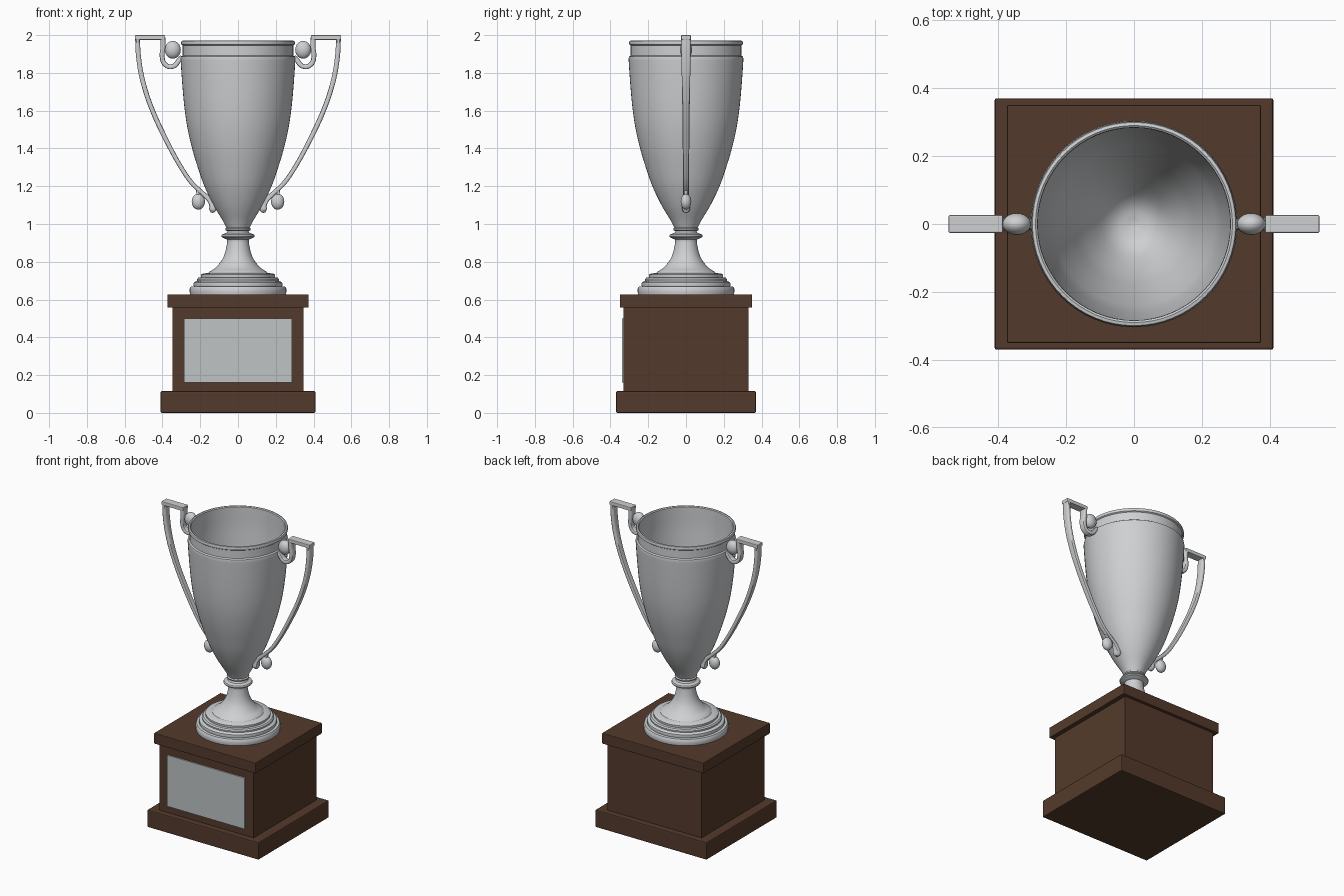
import bpy, bmesh, math
from mathutils import Vector

if "Cube" in bpy.data.objects:
    bpy.data.objects.remove(bpy.data.objects["Cube"])


def material(name, rgb):
    m = bpy.data.materials.new(name)
    m.diffuse_color = (*rgb, 1)
    m.use_nodes = True
    m.node_tree.nodes["Principled BSDF"].inputs["Base Color"].default_value = m.diffuse_color
    return m


WOOD = material("dark wood", (0.088, 0.042, 0.025))
SILVER = material("silver", (0.62, 0.63, 0.645))
PLATE = material("plate grey", (0.52, 0.55, 0.56))


def finish(name, bm, mat, smooth=None):
    bmesh.ops.recalc_face_normals(bm, faces=bm.faces)
    me = bpy.data.meshes.new(name)
    bm.to_mesh(me)
    bm.free()
    me.materials.append(mat)
    ob = bpy.data.objects.new(name, me)
    bpy.context.collection.objects.link(ob)
    if smooth:
        bpy.ops.object.select_all(action='DESELECT')
        ob.select_set(True)
        bpy.context.view_layer.objects.active = ob
        bpy.ops.object.shade_smooth_by_angle(angle=math.radians(smooth))
    return ob


def box(name, x, y, z, mat, bevel=0.0):
    bm = bmesh.new()
    bmesh.ops.create_cube(bm, size=1)
    for v in bm.verts:
        for i, (lo, hi) in enumerate((x, y, z)):
            v.co[i] = lo if v.co[i] < 0 else hi
    if bevel:
        bmesh.ops.bevel(bm, geom=bm.edges[:], offset=bevel, segments=2,
                        profile=0.5, affect='EDGES')
    return finish(name, bm, mat)


def spline(pts, n=6):
    """Catmull-Rom through points of any dimension."""
    p = [Vector(q) for q in pts]
    p = [2 * p[0] - p[1]] + p + [2 * p[-1] - p[-2]]
    out = []
    for a, b, c, d in zip(p, p[1:], p[2:], p[3:]):
        for k in range(n):
            t = k / n
            out.append(0.5 * (2 * b + (c - a) * t + (2 * a - 5 * b + 4 * c - d) * t * t
                              + (3 * b - a - 3 * c + d) * t ** 3))
    return out + [p[-2]]


def lathe(name, profile, mat, steps=64, smooth=35):
    bm = bmesh.new()
    vs = [bm.verts.new((r, 0, z)) for r, z in profile]
    es = [bm.edges.new(e) for e in zip(vs, vs[1:])]
    bmesh.ops.spin(bm, geom=vs + es, cent=(0, 0, 0), axis=(0, 0, 1),
                   angle=math.tau, steps=steps)
    bmesh.ops.remove_doubles(bm, verts=bm.verts, dist=1e-5)
    return finish(name, bm, mat, smooth)


def strap(name, path, mat, side):
    """Sweep a rounded bar along (x, z, half thickness, half width) points."""
    bm = bmesh.new()
    rings = []
    for i, (x, z, t, w) in enumerate(path):
        a, b = path[max(i - 1, 0)], path[min(i + 1, len(path) - 1)]
        d = Vector((b[0] - a[0], b[1] - a[1])).normalized()
        ring = []
        for k in range(12):
            c, s = math.cos(math.tau * (k + .5) / 12), math.sin(math.tau * (k + .5) / 12)
            u = math.copysign(abs(c) ** 0.5, c) * t
            v = math.copysign(abs(s) ** 0.5, s) * w
            ring.append(bm.verts.new((side * (x - d.y * u), v, z + d.x * u)))
        rings.append(ring)
    for r, q in zip(rings, rings[1:]):
        for k in range(12):
            bm.faces.new((r[k], r[(k + 1) % 12], q[(k + 1) % 12], q[k]))
    bm.faces.new(rings[0])
    bm.faces.new(rings[-1])
    return finish(name, bm, mat, 40)


def ball(name, centre, size, mat):
    bm = bmesh.new()
    bmesh.ops.create_uvsphere(bm, u_segments=24, v_segments=14, radius=1)
    for v in bm.verts:
        v.co = Vector(centre) + Vector([a * b for a, b in zip(v.co, size)])
    return finish(name, bm, mat, 60)


# Wooden plinth with engraving plate
box("plinth_base", (-.41, .41), (-.37, .37), (0, .115), WOOD, .006)
box("plinth_body", (-.346, .346), (-.33, .33), (.11, .56), WOOD)
box("plinth_top", (-.374, .374), (-.35, .35), (.557, .628), WOOD, .004)
box("front_plate", (-.285, .285), (-.339, -.33), (.16, .5), PLATE)

# Stepped foot and stem
foot = [(0, .627), (.254, .627), (.256, .64), (.256, .658), (.25, .668), (.234, .67),
        (.236, .678), (.234, .69), (.226, .695), (.216, .698), (.217, .708), (.21, .716),
        (.195, .718), (.196, .732), (.188, .737), (.155, .742)]
stem = spline([(.147, .75), (.115, .772), (.085, .81), (.068, .85), (.058, .9), (.058, .918)])
collar = [(.07, .922), (.086, .93), (.088, .937), (.084, .945), (.062, .952), (.056, .962),
          (.066, .967), (.068, .975), (.06, .981), (0, .981)]
lathe("foot_and_stem", foot + [tuple(p) for p in stem] + collar, SILVER)

# Hollow bowl with a recessed band under the rim
outer = spline([(.06, .978), (.082, 1.02), (.13, 1.1), (.178, 1.2), (.213, 1.3), (.243, 1.4),
                (.268, 1.51), (.284, 1.62), (.295, 1.74), (.302, 1.84), (.304, 1.875)], 4)
band = [(.302, 1.886), (.293, 1.892), (.293, 1.945), (.3, 1.95), (.302, 1.96),
        (.299, 1.969), (.29, 1.971), (.284, 1.966), (.283, 1.9)]
inner = spline([(.283, 1.84), (.272, 1.68), (.252, 1.51), (.225, 1.4), (.193, 1.3),
                (.155, 1.2), (.1, 1.1), (.055, 1.055), (0, 1.04)], 4)
lathe("bowl", [(0, .978)] + [tuple(p) for p in outer] + band + [tuple(p) for p in inner], SILVER)

# Handles, one on each side
sweep = spline([(.532, 1.995, .013, .026), (.528, 1.9, .013, .025), (.512, 1.79, .013, .023),
                (.482, 1.68, .013, .021), (.44, 1.57, .013, .019), (.388, 1.46, .013, .018),
                (.325, 1.34, .012, .017), (.255, 1.23, .012, .016), (.19, 1.165, .012, .016),
                (.152, 1.13, .014, .017), (.135, 1.1, .018, .02), (.135, 1.075, .018, .02),
                (.14, 1.06, .006, .008)])
curl = spline([(.398, 1.99, .013, .026), (.397, 1.94, .013, .024), (.402, 1.895, .013, .022),
               (.394, 1.855, .013, .02), (.366, 1.833, .013, .02), (.334, 1.84, .013, .02),
               (.312, 1.868, .013, .018), (.296, 1.885, .013, .016)])
for label, s in (("right", 1), ("left", -1)):
    strap(label + "_handle", sweep, SILVER, s)
    strap(label + "_handle_curl", curl, SILVER, s)
    box(label + "_handle_top", sorted((s * .386, s * .546)), (-.026, .026),
        (1.975, 2.0), SILVER, .004)
    ball(label + "_upper_ball", (s * .345, 0, 1.922), (.042, .032, .047), SILVER)
    ball(label + "_lower_ball", (s * .21, 0, 1.118), (.035, .028, .042), SILVER)
    # short link holding the lower ball to the handle
    strap(label + "_lower_link", [(.215, 1.19, .008, .01), (.21, 1.13, .008, .01)], SILVER, s)
